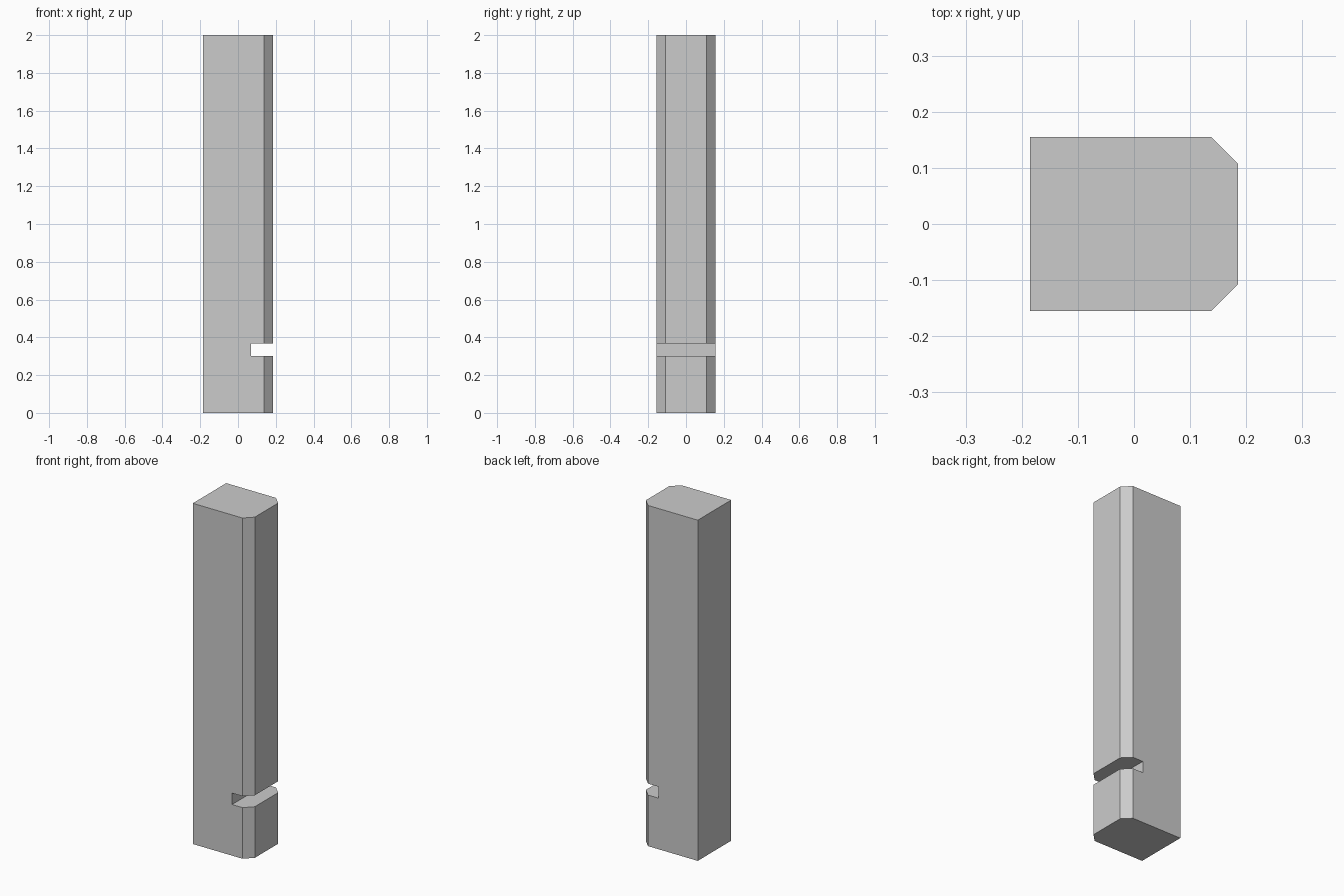
import bpy, bmesh

if "Cube" in bpy.data.objects:
    bpy.data.objects.remove(bpy.data.objects["Cube"])

HALF_X, HALF_Y, HEIGHT = 0.185, 0.155, 2.0
SLOT_X, SLOT_LOW, SLOT_TOP = 0.07, 0.30, 0.367
CHAMFER = 0.047

# Side profile (x, z) with the slot notched into the right side
profile = [(-HALF_X, 0), (HALF_X, 0), (HALF_X, SLOT_LOW), (SLOT_X, SLOT_LOW),
           (SLOT_X, SLOT_TOP), (HALF_X, SLOT_TOP), (HALF_X, HEIGHT), (-HALF_X, HEIGHT)]

# Extrude the profile through the depth of the post
bm = bmesh.new()
face = bm.faces.new([bm.verts.new((x, -HALF_Y, z)) for x, z in profile])
extruded = bmesh.ops.extrude_face_region(bm, geom=[face])["geom"]
bmesh.ops.translate(bm, vec=(0, 2 * HALF_Y, 0),
                    verts=[g for g in extruded if isinstance(g, bmesh.types.BMVert)])

# Chamfer the upright edges on the slotted side
corners = [e for e in bm.edges
           if all(abs(v.co.x - HALF_X) < 1e-5 for v in e.verts)
           and abs(e.verts[0].co.y - e.verts[1].co.y) < 1e-5]
bmesh.ops.bevel(bm, geom=corners, offset=CHAMFER, offset_type='OFFSET',
                segments=1, affect='EDGES', clamp_overlap=False)
bmesh.ops.recalc_face_normals(bm, faces=bm.faces[:])

mesh = bpy.data.meshes.new("slotted_post")
bm.to_mesh(mesh)
bm.free()
bpy.context.collection.objects.link(bpy.data.objects.new("slotted_post", mesh))
